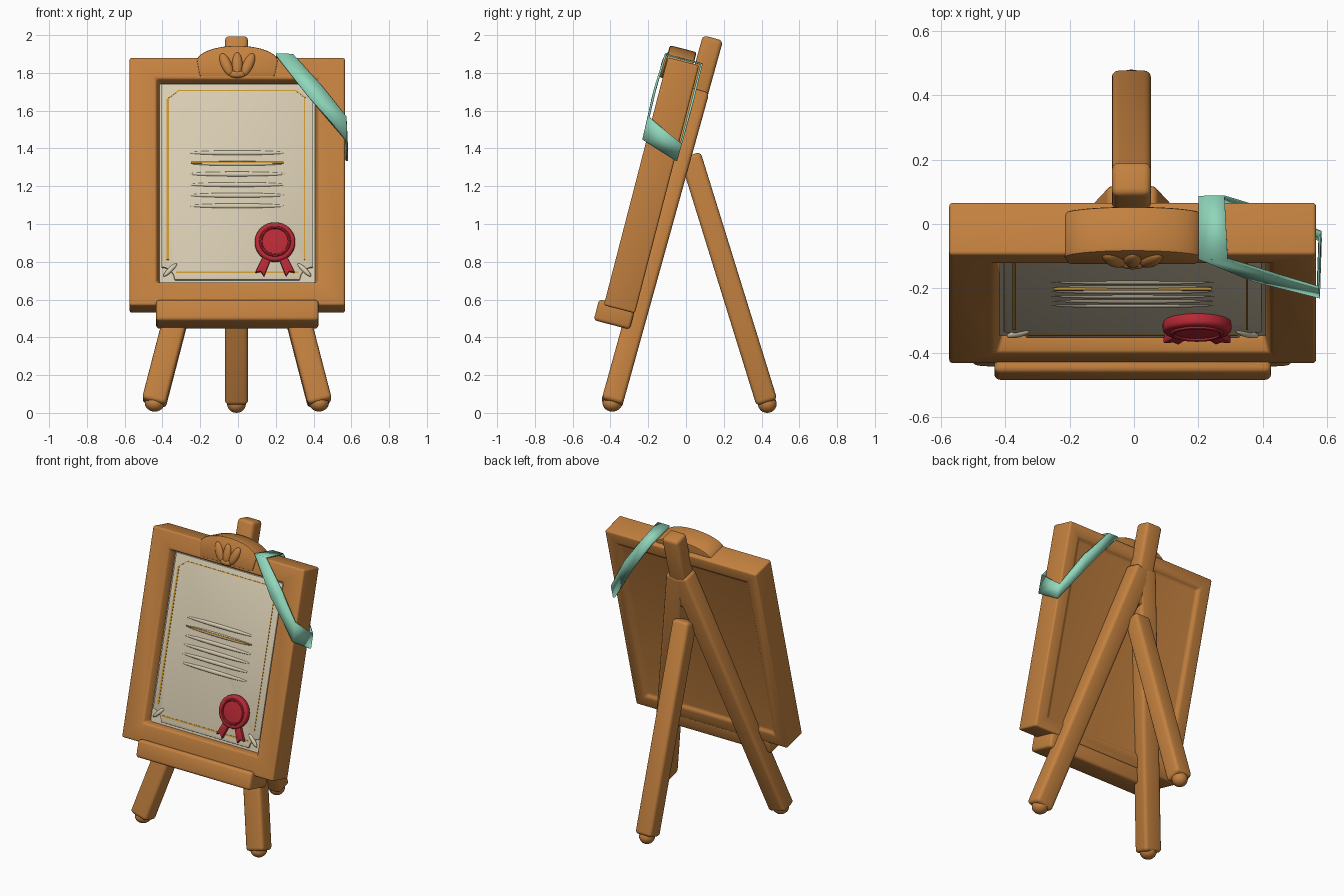
import bpy, bmesh, math
from mathutils import Matrix, Vector

if "Cube" in bpy.data.objects:
    bpy.data.objects.remove(bpy.data.objects["Cube"])

def material(name, rgb):
    m = bpy.data.materials.new(name)
    m.diffuse_color = (*rgb, 1)
    m.use_nodes = True
    m.node_tree.nodes["Principled BSDF"].inputs["Base Color"].default_value = m.diffuse_color
    return m

WOOD = material("warm wood", (0.55, 0.22, 0.05))
PAPER = material("parchment", (0.68, 0.60, 0.44))
GOLD = material("gold line", (0.62, 0.31, 0.03))
RED = material("seal red", (0.48, 0.022, 0.035))
MINT = material("mint ribbon", (0.28, 0.68, 0.50))

# Leaning board space: x across, y depth from the front face, z up the board
LEAN = Matrix.Translation((-0.004, -0.435, 0.57)) @ Matrix.Rotation(math.radians(-14.5), 4, 'X')

def finish(name, bm, mat, matrix=None, bevel=0, segs=3):
    bmesh.ops.recalc_face_normals(bm, faces=bm.faces)
    if bevel:
        edges = [e for e in bm.edges if len(e.link_faces) == 2 and e.calc_face_angle(0) > 0.5]
        bmesh.ops.bevel(bm, geom=edges, offset=bevel, segments=segs, profile=0.5,
                        affect='EDGES', clamp_overlap=True)
    if matrix:
        bm.transform(matrix)
    me = bpy.data.meshes.new(name)
    bm.to_mesh(me)
    bm.free()
    me.materials.append(mat)
    ob = bpy.data.objects.new(name, me)
    bpy.context.collection.objects.link(ob)
    return ob

def box(name, mat, x, y, z, matrix=LEAN, bevel=0, segs=3):
    bm = bmesh.new()
    bmesh.ops.create_cube(bm, size=1)
    for v in bm.verts:
        v.co = [a[0] + (c + 0.5) * (a[1] - a[0]) for a, c in zip((x, y, z), v.co)]
    return finish(name, bm, mat, matrix, bevel, segs)

def prism(name, mat, pts, y0, y1, bevel=0, segs=2):
    """Outline in x, z pulled through the board depth."""
    bm = bmesh.new()
    f = bm.faces.new([bm.verts.new((x, y0, z)) for x, z in pts])
    r = bmesh.ops.extrude_face_region(bm, geom=[f])
    bmesh.ops.translate(bm, vec=(0, y1 - y0, 0),
                        verts=[g for g in r["geom"] if isinstance(g, bmesh.types.BMVert)])
    return finish(name, bm, mat, LEAN, bevel, segs)

def beam(name, p, q, width, depth):
    """Rounded bar from p to q, its width lying along x."""
    p, q = Vector(p), Vector(q)
    zax = (q - p).normalized()
    yax = zax.cross(Vector((1, 0, 0))).normalized()
    xax = yax.cross(zax)
    m = Matrix((xax, yax, zax)).transposed().to_4x4()
    m.translation = p
    w, d = width / 2, depth / 2
    return box(name, WOOD, (-w, w), (-d, d), (0, (q - p).length), m, 0.022)

def ball(name, mat, matrix):
    bm = bmesh.new()
    bmesh.ops.create_uvsphere(bm, u_segments=20, v_segments=12, radius=1)
    return finish(name, bm, mat, matrix)

def ellipsoid(loc, scale, rot=0):
    return (Matrix.Translation(loc) @ Matrix.Rotation(rot, 4, 'Y')
            @ Matrix.Diagonal((*scale, 1)))

# Picture frame: rectangular rings joined from front outside to the back panel
rings = [(0.57, 0.0, 1.355, 0.17), (0.57, 0.0, 1.355, 0.0), (0.43, 0.125, 1.24, 0.0),
         (0.412, 0.135, 1.225, 0.05), (0.412, 0.135, 1.225, 0.10)]
back = [(0.57, 0.0, 1.355, 0.17), (0.49, 0.08, 1.275, 0.17), (0.475, 0.095, 1.26, 0.152)]
bm = bmesh.new()
def ring(h, z0, z1, d):
    return [bm.verts.new(c) for c in ((-h, d, z0), (h, d, z0), (h, d, z1), (-h, d, z1))]
first = ring(*rings[0])
for group in (rings, back):
    prev = first
    for r in group[1:]:
        cur = ring(*r)
        for i in range(4):
            j = (i + 1) % 4
            bm.faces.new((prev[i], prev[j], cur[j], cur[i]))
        prev = cur
    bm.faces.new(prev)
finish("picture_frame", bm, WOOD, LEAN, 0.014)

# Arched crest with a three petal carving
arc = [(0.215 * math.cos(a), 1.335 + 0.085 * math.sin(a))
       for a in [math.pi * i / 20 for i in range(21)]]
prism("crest", WOOD, arc + [(-0.2, 1.25), (0.2, 1.25)], -0.006, 0.14, 0.012)
for i, x in enumerate((-0.058, 0, 0.058)):
    ball(f"crest_petal_{i}", WOOD, LEAN @ ellipsoid((x, -0.004, 1.315), (0.028, 0.022, 0.066), x * 7))
ball("crest_petal_base", WOOD, LEAN @ ellipsoid((0, -0.004, 1.262), (0.045, 0.018, 0.02)))

# Ledge carrying the frame
box("ledge", WOOD, (-0.43, 0.43), (-0.032, 0.165), (-0.09, 0.025), LEAN, 0.018)

# Easel legs, top post and round feet
for s, side in ((-1, "left"), (1, "right")):
    beam(f"front_leg_{side}", (s * 0.44 - 0.006, -0.393, 0.05), (s * 0.012 - 0.006, 0.065, 1.70), 0.13, 0.115)
    ball(f"front_foot_{side}", WOOD, ellipsoid((s * 0.435 - 0.006, -0.39, 0.052), (0.052, 0.052, 0.045)))
beam("top_post", (-0.008, 0.0, 1.47), (-0.008, 0.143, 1.985), 0.122, 0.11)
beam("rear_leg", (-0.008, 0.428, 0.055), (-0.008, 0.022, 1.365), 0.122, 0.115)
ball("rear_foot", WOOD, ellipsoid((-0.008, 0.43, 0.048), (0.05, 0.05, 0.048)))

# Backing sheet and parchment with scooped lower corners
box("backing_sheet", PAPER, (-0.42, 0.42), (0.056, 0.12), (0.12, 1.235))
def scoop(cx, cz, r, a0):
    return [(cx + r * math.cos(a), cz + r * math.sin(a))
            for a in [a0 - math.pi / 2 * i / 6 for i in range(7)]]
outline = (scoop(-0.402, 0.15, 0.07, math.pi / 2) + scoop(0.402, 0.15, 0.07, math.pi)
           + [(0.402, 1.222), (-0.402, 1.222)])
prism("parchment", PAPER, outline, 0.044, 0.07, 0.005)
for s in (-1, 1):
    ball("curled_corner", PAPER, LEAN @ ellipsoid((s * 0.355, 0.045, 0.205), (0.05, 0.012, 0.013), s * math.pi / 4))

# Gold border with clipped upper corners
def line(name, mat, p, q, w, y0=0.0415, y1=0.046):
    p, q = Vector(p), Vector(q)
    n = (q - p).normalized()
    n = Vector((-n.y, n.x)) * w / 2
    return prism(name, mat, [p + n, q + n, q - n, p - n], y0, y1)
line("border_left", GOLD, (-0.368, 0.26), (-0.368, 1.14), 0.011)
line("border_right", GOLD, (0.355, 0.26), (0.355, 1.14), 0.005)
line("border_bottom", GOLD, (-0.325, 0.192), (0.325, 0.192), 0.009)
line("border_top", GOLD, (-0.31, 1.185), (0.31, 1.185), 0.005)
for s in (-1, 1):
    line("border_corner", GOLD, (s * 0.362, 1.145), (s * 0.31, 1.185), 0.005)

# Raised writing rows, with one gold rule
for i in range(6):
    z = 0.555 + i * 0.058
    ball(f"writing_row_{i}", PAPER, LEAN @ ellipsoid((0, 0.046, z), (0.262, 0.010, 0.013)))
line("gold_rule", GOLD, (-0.245, 0.79), (0.245, 0.79), 0.007, 0.033, 0.04)

# Wax seal: disc, raised ring and two notched tails
def circle(r, n=40):
    return [(0.2 + r * math.cos(2 * math.pi * i / n), 0.352 + r * math.sin(2 * math.pi * i / n)) for i in range(n)]
prism("seal_disc", RED, circle(0.107), 0.008, 0.05, 0.014, 3)
bm = bmesh.new()
n, k = 40, 8
vs = [[bm.verts.new((0.2 + (0.076 + 0.008 * math.cos(b)) * math.cos(a), 0.008 + 0.008 * math.sin(b),
                     0.352 + (0.076 + 0.008 * math.cos(b)) * math.sin(a)))
       for b in [2 * math.pi * j / k for j in range(k)]] for a in [2 * math.pi * i / n for i in range(n)]]
for i in range(n):
    for j in range(k):
        a, b = vs[i], vs[(i + 1) % n]
        bm.faces.new((a[j], b[j], b[(j + 1) % k], a[(j + 1) % k]))
finish("seal_ring", bm, RED, LEAN)
for s in (-1, 1):
    tail = [(0.01, 0.28), (0.065, 0.27), (0.105, 0.185), (0.075, 0.192), (0.058, 0.165), (0.025, 0.25)]
    prism("seal_tail", RED, [(0.2 + s * x, z) for x, z in tail], 0.018, 0.042, 0.004)

# Mint ribbon looped round the upper right corner
rows = [((0.205, -0.016, 1.366), (0.295, -0.016, 1.366)),
        ((0.375, -0.024, 1.135), (0.45, -0.024, 1.19)),
        ((0.576, -0.02, 0.90), (0.576, -0.02, 1.025)),
        ((0.582, 0.182, 0.835), (0.582, 0.182, 0.93)),
        ((0.40, 0.184, 1.10), (0.44, 0.184, 1.17)),
        ((0.205, 0.182, 1.366), (0.285, 0.182, 1.366))]
bm = bmesh.new()
vr = [[bm.verts.new(c) for c in r] for r in rows]
for i in range(len(vr)):
    a, b = vr[i], vr[(i + 1) % len(vr)]
    bm.faces.new((a[0], a[1], b[1], b[0]))
ribbon = finish("ribbon", bm, MINT, LEAN)
mod = ribbon.modifiers.new("thickness", 'SOLIDIFY')
mod.thickness = 0.012
mod.offset = 0

# Smooth shading that keeps hard edges
bpy.ops.object.select_all(action='SELECT')
bpy.context.view_layer.objects.active = ribbon
bpy.ops.object.shade_smooth_by_angle(angle=math.radians(35))
